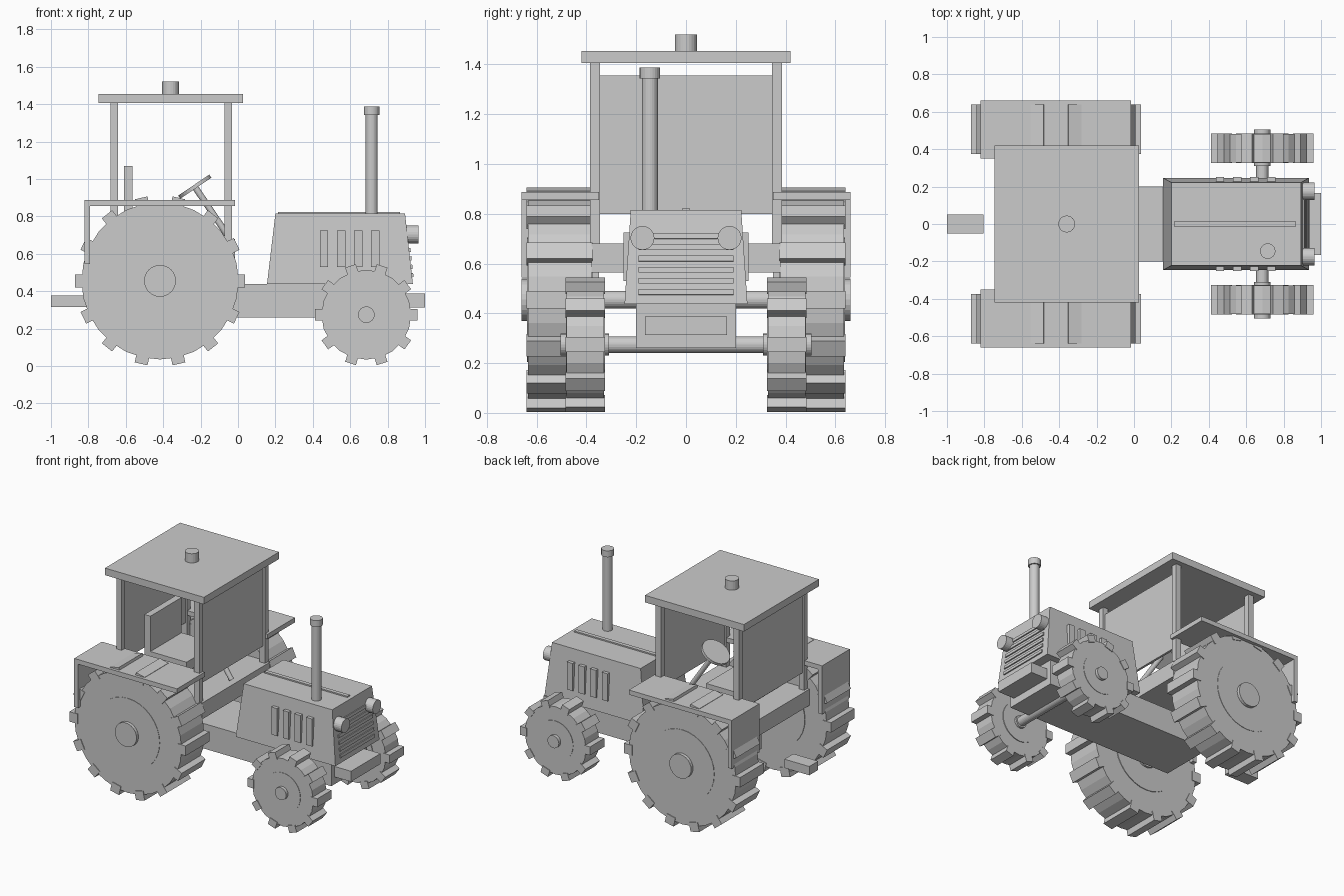
import bpy, math
from mathutils import Vector

if "Cube" in bpy.data.objects:
    bpy.data.objects.remove(bpy.data.objects["Cube"])


def mesh_obj(name, verts, faces):
    me = bpy.data.meshes.new(name)
    me.from_pydata(verts, [], faces)
    ob = bpy.data.objects.new(name, me)
    bpy.context.collection.objects.link(ob)
    return ob


BOX_FACES = [(0, 3, 2, 1), (4, 5, 6, 7), (0, 1, 5, 4),
             (1, 2, 6, 5), (2, 3, 7, 6), (3, 0, 4, 7)]


def taper(name, bottom, top, z0, z1):
    """Box whose top and bottom rectangles (x0, x1, y0, y1) may differ."""
    v = []
    for (x0, x1, y0, y1), z in ((bottom, z0), (top, z1)):
        v += [(x0, y0, z), (x1, y0, z), (x1, y1, z), (x0, y1, z)]
    return mesh_obj(name, v, BOX_FACES)


def box(name, x0, x1, y0, y1, z0, z1):
    return taper(name, (x0, x1, y0, y1), (x0, x1, y0, y1), z0, z1)


def rod(name, a, b, r, n=24):
    a, b = Vector(a), Vector(b)
    d = b - a
    bpy.ops.mesh.primitive_cylinder_add(vertices=n, radius=r, depth=d.length,
                                        location=(a + b) / 2)
    ob = bpy.context.object
    ob.name = name
    ob.rotation_euler = d.to_track_quat('Z', 'Y').to_euler()
    return ob


def wheel(name, x, z, s, y0, y1, r, r_lug, lug_w, lugs, rim_r, hub_r, hub_y, n):
    """Tyre with tread lugs, rim and hub; s is the side sign."""
    rod(name + "_tyre", (x, s * (y0 + .005), z), (x, s * (y1 - .005), z), r, n)
    rod(name + "_rim", (x, s * y0, z), (x, s * (y1 - .002), z), rim_r, 32)
    rod(name + "_hub", (x, s * (y0 - .015), z), (x, s * hub_y, z), hub_r)
    for i in range(lugs):
        a = 2 * math.pi * i / lugs
        lug = box(f"{name}_lug_{i}", r * .93, r_lug, y0 - .5 * (y0 + y1),
                  y1 - .5 * (y0 + y1), -lug_w / 2, lug_w / 2)
        lug.location = (x, s * .5 * (y0 + y1), z)
        lug.rotation_euler = (0, -a, 0)


# wheels, axles
RX, RZ, FX, FZ = -.417, .455, .686, .274
for s, side in ((-1, "right"), (1, "left")):
    wheel("rear_wheel_" + side, RX, RZ, s, .375, .64, .42, .455, .07, 14,
          .25, .085, .66, 28)
    wheel("front_wheel_" + side, FX, FZ, s, .325, .485, .24, .274, .06, 10,
          .14, .044, .505, 20)
rod("rear_axle", (RX, -.4, RZ), (RX, .4, RZ), .035)
rod("front_axle", (FX, -.36, FZ), (FX, .36, FZ), .033)

# chassis, front weight, hitch
box("chassis", -.45, .87, -.20, .20, .26, .437)
box("front_weight", .86, 1.0, -.165, .165, .313, .387)
box("hitch", -1.0, -.805, -.05, .05, .315, .377)

# hood with ridge
taper("hood", (.155, .935, -.247, .247), (.20, .893, -.222, .222), .437, .815)
box("hood_ridge", .215, .865, -.014, .014, .80, .824)

# grille bars follow the sloping nose
slope = .042 / .378
for i in range(6):
    z = .485 + i * .045
    bar = box(f"grille_bar_{i}", -.012, .008, -.19, .19, -.011, .011)
    bar.location = (.935 - slope * (z - .437), 0, z)
    bar.rotation_euler = (0, -math.atan(slope), 0)

# headlights and side vents
for s, side in ((-1, "right"), (1, "left")):
    rod("headlight_" + side, (.89, s * .175, .703), (.965, s * .175, .703), .048)
    for i in range(4):
        x = .4375 + i * .091
        y0, y1 = sorted((s * .22, s * .252))
        box(f"vent_{side}_{i}", x, x + .045, y0, y1, .53, .725)

# exhaust
rod("exhaust_pipe", (.715, -.145, .78), (.715, -.145, 1.36), .032)
rod("exhaust_cap", (.715, -.145, 1.343), (.715, -.145, 1.388), .041)

# cab floor, posts, windows, roof, beacon
box("cab_floor", -.70, -.015, -.38, .38, .565, .68)
for x, end in ((-.662, "rear"), (-.052, "front")):
    for s, side in ((-1, "right"), (1, "left")):
        y = s * .365
        box(f"cab_post_{end}_{side}", x - .021, x + .021, y - .02, y + .02, .67, 1.41)
    box(f"{end}_window", x - .008, x + .008, -.35, .35, .80, 1.355)
box("roof", -.747, .027, -.42, .42, 1.405, 1.455)
rod("beacon", (-.36, 0, 1.45), (-.36, 0, 1.52), .045)

# rear fenders
for s, side in ((-1, "right"), (1, "left")):
    y0, y1 = sorted((s * .35, s * .66))
    box("fender_top_" + side, -.82, -.015, y0, y1, .855, .888)
    box("fender_back_" + side, -.82, -.79, y0, y1, .545, .87)

# seat
box("seat_base", -.52, -.36, -.1, .1, .67, .76)
box("seat_cushion", -.61, -.28, -.175, .175, .75, .82)
box("seat_back", -.61, -.563, -.175, .175, .80, 1.07)

# steering column and wheel
top = Vector((-.23, 0, .957))
n = Vector((-.56, 0, .83)).normalized()
rod("steering_column", top - n * .32, top, .017, 16)
rod("steering_wheel", top - n * .008, top + n * .012, .1)
